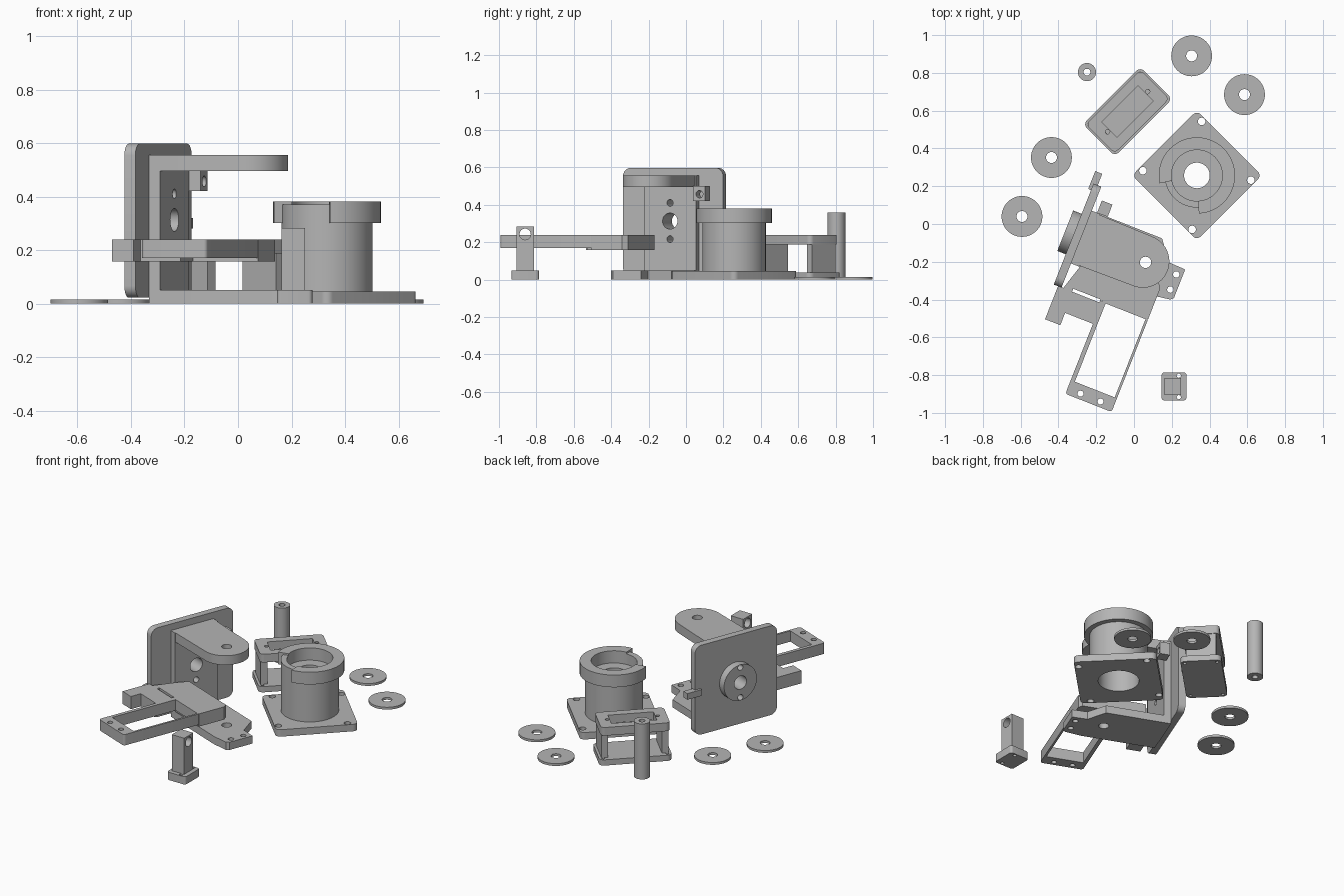
import bpy, bmesh
from math import sin, cos, radians, pi
from mathutils import Matrix, Vector

cube = bpy.data.objects.get("Cube")
if cube:
    bpy.data.objects.remove(cube, do_unlink=True)

grey = bpy.data.materials.new("plain_grey")
grey.use_nodes = True
COLOUR = (0.46, 0.46, 0.46, 1)
grey.diffuse_color = COLOUR
grey.node_tree.nodes["Principled BSDF"].inputs["Base Color"].default_value = COLOUR

parts = []
# Turns a flat outline upright: outline x, y become y, z and thickness runs along x
UPRIGHT = Matrix(((0, 0, 1, 0), (1, 0, 0, 0), (0, 1, 0, 0), (0, 0, 0, 1)))


def place(x, y, degrees=0):
    return Matrix.Translation((x, y, 0)) @ Matrix.Rotation(radians(degrees), 4, 'Z')


def arc(x, y, r, start, end, n):
    step = (end - start) / n
    return [(x + r * cos(radians(start + i * step)), y + r * sin(radians(start + i * step)))
            for i in range(n + 1)]


def circle(x, y, r, n=32):
    return arc(x, y, r, 0, 360, n)[:-1]


def box(x0, x1, y0, y1, r=0):
    if not r:
        return [(x0, y0), (x1, y0), (x1, y1), (x0, y1)]
    corners = [(x1 - r, y1 - r), (x0 + r, y1 - r), (x0 + r, y0 + r), (x1 - r, y0 + r)]
    return [p for i, (x, y) in enumerate(corners) for p in arc(x, y, r, 90 * i, 90 * i + 90, 6)]


def sector(r0, r1, start, end):
    return arc(0, 0, r1, start, end, 40) + arc(0, 0, r0, end, start, 40)


def plate(name, z0, z1, loops, matrix):
    """Extrude a filled outline (first loop) with holes (other loops)."""
    curve = bpy.data.curves.new(name, 'CURVE')
    curve.dimensions = '2D'
    curve.fill_mode = 'BOTH'
    curve.extrude = (z1 - z0) / 2
    for loop in loops:
        spline = curve.splines.new('POLY')
        spline.points.add(len(loop) - 1)
        for point, (x, y) in zip(spline.points, loop):
            point.co = (x, y, 0, 1)
        spline.use_cyclic_u = True
    temp = bpy.data.objects.new(name + "_outline", curve)
    bpy.context.collection.objects.link(temp)
    graph = bpy.context.evaluated_depsgraph_get()
    mesh = bpy.data.meshes.new_from_object(temp.evaluated_get(graph))
    bpy.data.objects.remove(temp, do_unlink=True)
    bpy.data.curves.remove(curve)
    bm = bmesh.new()
    bm.from_mesh(mesh)
    bmesh.ops.remove_doubles(bm, verts=bm.verts, dist=0.0001)
    bmesh.ops.recalc_face_normals(bm, faces=bm.faces)
    bm.transform(matrix @ Matrix.Translation((0, 0, (z0 + z1) / 2)))
    bm.to_mesh(mesh)
    bm.free()
    mesh.materials.clear()
    mesh.materials.append(grey)
    obj = bpy.data.objects.new(name, mesh)
    bpy.context.collection.objects.link(obj)
    parts.append(obj)


# Loose washers and the spacer tube
for x, y in [(0.305, 0.89), (0.585, 0.685), (-0.437, 0.352), (-0.593, 0.04)]:
    plate("washer", 0, 0.015, [circle(0, 0, 0.108, 48), circle(0, 0, 0.029)], place(x, y))
plate("spacer_tube", 0, 0.358, [circle(0, 0, 0.048), circle(0, 0, 0.018)], place(-0.249, 0.804))

# Small pin holder
holder = place(0.212, -0.86)
plate("holder_foot", 0, 0.05, [box(-0.066, 0.066, -0.074, 0.074, 0.015),
      circle(0.025, 0.057, 0.011), circle(0.025, -0.057, 0.011)], holder)
plate("holder_post", -0.05, 0.038, [box(-0.046, 0.046, 0.05, 0.283), circle(0, 0.243, 0.03)],
      holder @ UPRIGHT)

# Round housing on a square flange
housing = place(0.333, 0.257)
flange = place(0.333, 0.257, 45)
screws = [circle(0.287 * cos(radians(a)), 0.287 * sin(radians(a)), 0.02, 20)
          for a in (40, 130, 220, 310)]
plate("housing_flange", 0, 0.045,
      [box(-0.243, 0.243, -0.243, 0.243, 0.03), circle(0, 0, 0.12)] + screws, flange)
plate("housing_barrel", 0.045, 0.25, [circle(0, 0, 0.17, 64), circle(0, 0, 0.12)], housing)
plate("housing_shelf", 0.25, 0.302, [circle(0, 0, 0.17, 64), circle(0, 0, 0.068)], housing)
plate("housing_rim", 0.302, 0.381, [sector(0.135, 0.202, -87, 192)], housing)
plate("housing_low_rim", 0.302, 0.37, [sector(0.135, 0.17, 192, 273)], housing)

# Open cage: base, two end walls, top frame
cage = place(-0.034, 0.595, 45)
corner_holes = [circle(sx * 0.19, sy * 0.095, 0.01, 16) for sx in (-1, 1) for sy in (-1, 1)]
plate("cage_base", 0, 0.037, [box(-0.215, 0.215, -0.12, 0.12, 0.03)] + corner_holes, cage)
for side in (-1, 1):
    mid = side * 0.18
    plate("cage_wall", 0.037, 0.187, [box(mid - 0.02, mid + 0.02, -0.088, 0.088)], cage)
plate("cage_top", 0.187, 0.24,
      [box(-0.205, 0.205, -0.108, 0.108, 0.025), box(-0.135, 0.135, -0.057, 0.057),
       circle(-0.15, 0, 0.012, 16), circle(0.15, 0, 0.012, 16)], cage)

# Bracket: big upright plate with a round boss behind it
bracket = place(-0.297, -0.062, -21.5)
wall = bracket @ UPRIGHT
bores = [circle(0, 0.313, 0.043), circle(0, 0.41, 0.018, 20), circle(0, 0.217, 0.018, 20)]
plate("back_plate", -0.024, 0.02, [box(-0.2875, 0.2875, 0.022, 0.598, 0.045)] + bores, wall)
plate("back_boss", -0.072, -0.024, [circle(0, 0.313, 0.115, 48)] + bores, wall)
plate("edge_tab", -0.04, 0.0, [box(0.25, 0.352, 0.28, 0.32)], wall)

# C-shaped arm: inner wall, upper arm, lower foot
plate("inner_wall", 0.02, 0.064, [box(-0.15, 0.15, 0.0, 0.556)] + bores, wall)
plate("pin_block", 0.05, 0.11, [box(0.15, 0.22, 0.42, 0.5), circle(0.187, 0.457, 0.02, 20)], wall)
plate("upper_arm", 0.496, 0.556,
      [[(0.064, -0.145)] + arc(0.37, 0, 0.14, -90, 90, 24) + [(0.064, 0.145)],
       circle(0.385, 0, 0.03)], bracket)
plate("lower_foot", 0, 0.05,
      [[(0.064, -0.15), (0.48, -0.15), (0.58, -0.135), (0.594, -0.12), (0.594, 0.042),
        (0.5, 0.045), (0.42, 0.15), (0.064, 0.15)],
       circle(0.56, -0.086, 0.017, 20), circle(0.56, 0.0, 0.017, 20),
       circle(0.385, 0, 0.03)], bracket)

# Side bracket with a long rectangular frame
plate("side_body", 0.158, 0.24,
      [[(0, -0.475), (0.087, -0.475), (0.087, -0.405), (0.247, -0.405), (0.247, -0.275),
        (0.508, -0.275), (0.508, -0.1), (0.49, -0.075), (0.1, -0.075), (0.07, -0.15),
        (0.03, -0.285), (0, -0.285)],
       box(0.08, 0.235, -0.287, -0.27)], bracket)
plate("side_frame", 0.17, 0.24,
      [box(0.245, 0.508, -0.803, -0.27, 0.015), box(0.268, 0.495, -0.725, -0.28),
       circle(0.319, -0.773, 0.016, 20), circle(0.433, -0.773, 0.016, 20)], bracket)

# Smooth the round walls and keep edges sharp
bpy.ops.object.select_all(action='DESELECT')
for obj in parts:
    obj.select_set(True)
bpy.context.view_layer.objects.active = parts[0]
bpy.ops.object.shade_smooth_by_angle(angle=radians(30))
